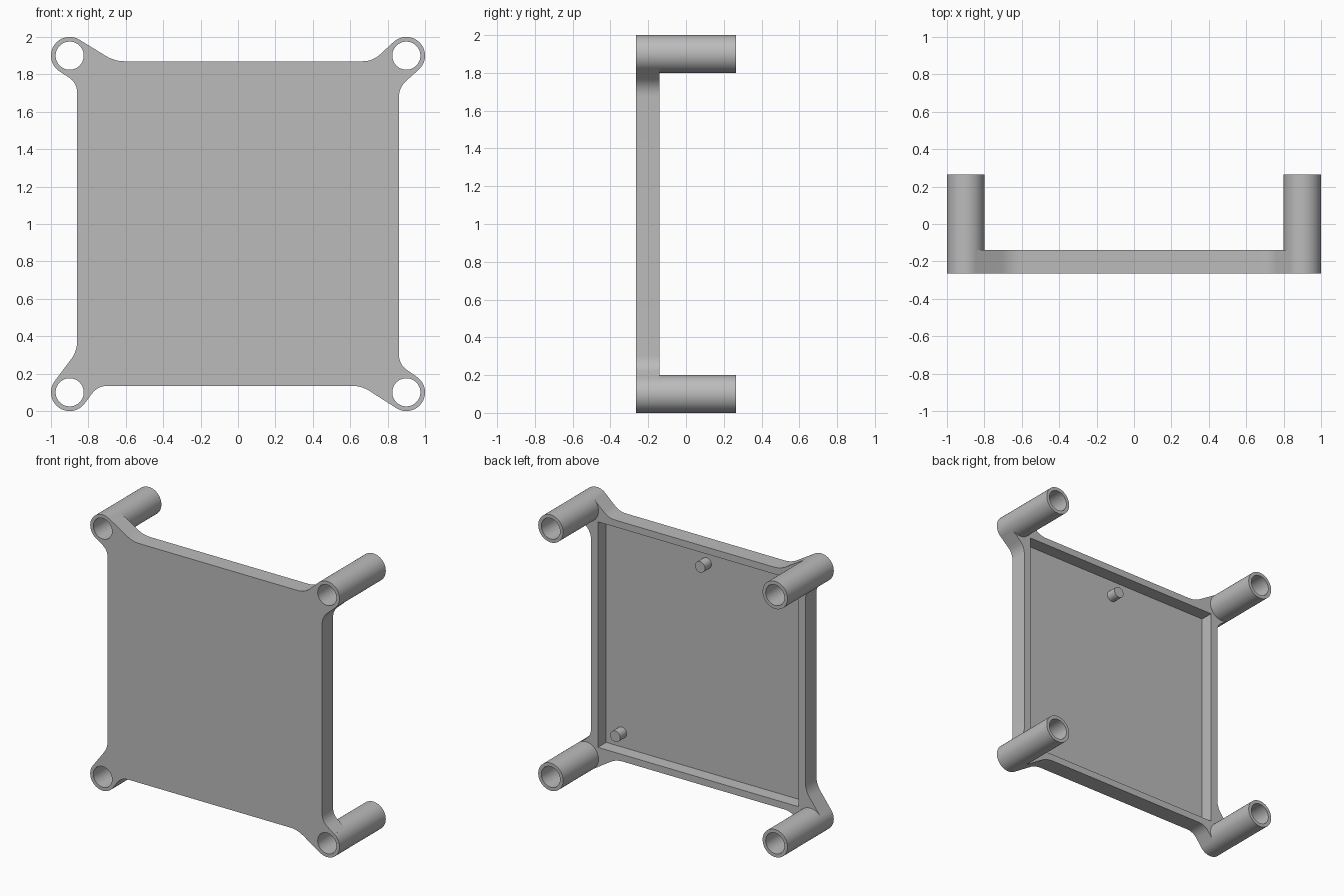
import bpy, bmesh, math
from mathutils import Vector, Matrix

if "Cube" in bpy.data.objects:
    bpy.data.objects.remove(bpy.data.objects["Cube"])

FRONT, RIM, BACK, FLOOR = -0.265, -0.14, 0.265, -0.235
TUBE_R, BORE_R = 0.1, 0.075

grey = bpy.data.materials.new("plain grey")
grey.use_nodes = True
colour = (0.5, 0.5, 0.5, 1)
grey.diffuse_color = colour
grey.node_tree.nodes["Principled BSDF"].inputs["Base Color"].default_value = colour


def finish(name, bm):
    bmesh.ops.recalc_face_normals(bm, faces=bm.faces)
    mesh = bpy.data.meshes.new(name)
    bm.to_mesh(mesh)
    bm.free()
    mesh.materials.append(grey)
    obj = bpy.data.objects.new(name, mesh)
    bpy.context.collection.objects.link(obj)
    return obj


def rod(name, x, z, radius, y0, y1, sides=64):
    bm = bmesh.new()
    place = Matrix.Translation((x, (y0 + y1) / 2, z)) @ Matrix.Rotation(math.pi / 2, 4, "X")
    bmesh.ops.create_cone(bm, cap_ends=True, segments=sides, radius1=radius,
                          radius2=radius, depth=y1 - y0, matrix=place)
    return finish(name, bm)


def prism(name, points, y0, y1):
    bm = bmesh.new()
    face = bm.faces.new([bm.verts.new((p[0], y0, p[1])) for p in points])
    out = bmesh.ops.extrude_face_region(bm, geom=[face])
    moved = [v for v in out["geom"] if isinstance(v, bmesh.types.BMVert)]
    bmesh.ops.translate(bm, vec=(0, y1 - y0, 0), verts=moved)
    return finish(name, bm)


def combine(obj, other, operation):
    mod = obj.modifiers.new("combine", "BOOLEAN")
    mod.operation, mod.object, mod.solver = operation, other, "EXACT"
    bpy.context.view_layer.objects.active = obj
    bpy.ops.object.modifier_apply(modifier=mod.name)
    bpy.data.objects.remove(other)


def tangent(centre, elbow):
    """Outer point where a line from the elbow touches the tube."""
    d = elbow - centre
    a, b = math.atan2(d.y, d.x), math.acos(TUBE_R / d.length)
    hits = [centre + TUBE_R * Vector((math.cos(a + s * b), math.sin(a + s * b))) for s in (-1, 1)]
    return max(hits, key=lambda p: (p - Vector((0, 1))).length)


def rounded(corner, before, after, cut=0.055, steps=8):
    p = corner + (before - corner).normalized() * cut
    q = corner + (after - corner).normalized() * cut
    ts = [i / steps for i in range(steps + 1)]
    return [p * (1 - t) ** 2 + corner * 2 * t * (1 - t) + q * t * t for t in ts]


# Corners going clockwise: tube centre, elbow before it, elbow after it
corners = [[Vector(p) for p in c] for c in (
    ((-0.9, 1.9), (-0.86, 1.755), (-0.66, 1.87)),
    ((0.9, 1.9), (0.72, 1.87), (0.86, 1.73)),
    ((0.9, 0.1), (0.86, 0.25), (0.66, 0.135)),
    ((-0.9, 0.1), (-0.75, 0.135), (-0.86, 0.32)),
)]

# Plate outline with webs flaring out to the tubes
outline = []
for i, (centre, first, last) in enumerate(corners):
    t1, t2 = tangent(centre, first), tangent(centre, last)
    outline += rounded(first, corners[i - 1][2], t1)
    outline += [t1, centre, t2]
    outline += rounded(last, t2, corners[(i + 1) % 4][1])
tray = prism("mounting_tray", outline, FRONT, RIM)

# Pocket open at the back
pocket = [(-0.805, 0.185), (0.805, 0.185), (0.805, 1.82), (-0.805, 1.82)]
combine(tray, prism("pocket_cutter", pocket, FLOOR, 0), "DIFFERENCE")

# Corner tubes, bored right through
for centre, _, _ in corners:
    combine(tray, rod("tube", centre.x, centre.y, TUBE_R, FRONT, BACK), "UNION")
for centre, _, _ in corners:
    combine(tray, rod("bore_cutter", centre.x, centre.y, BORE_R, FRONT - 0.1, BACK + 0.1), "DIFFERENCE")

# Locating pegs on the pocket floor
pegs = [rod("upper_peg", 0, 1.7, 0.04, FLOOR - 0.005, -0.16, 32),
        rod("lower_peg", 0.68, 0.29, 0.04, FLOOR - 0.005, -0.16, 32)]

bpy.ops.object.select_all(action="DESELECT")
for obj in [tray] + pegs:
    obj.select_set(True)
bpy.context.view_layer.objects.active = tray
bpy.ops.object.shade_smooth_by_angle(angle=math.radians(30))
